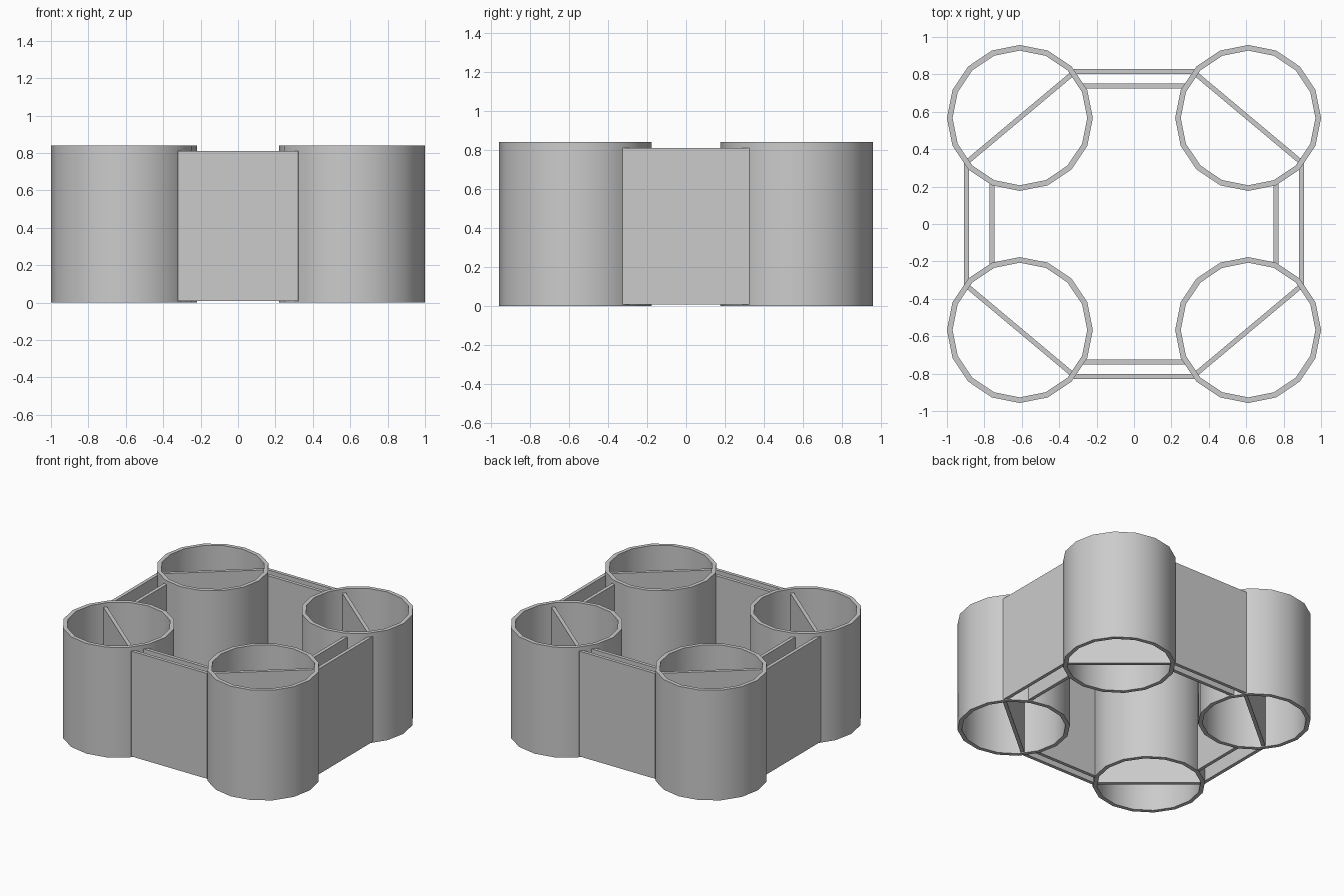
import bpy, bmesh, math
from mathutils import Vector

if "Cube" in bpy.data.objects:
    bpy.data.objects.remove(bpy.data.objects["Cube"])

Z0, Z1 = 0.007, 0.81      # wall bottom and top
THICK = 0.026             # wall thickness


def ring_object(name, outer, inner, z0, z1, smooth=False):
    """Closed hollow prism between two matching outlines."""
    bm = bmesh.new()
    loops = [[bm.verts.new((x, y, z)) for x, y in pts]
             for pts, z in ((outer, z0), (outer, z1), (inner, z1), (inner, z0))]
    n = len(outer)
    for k in range(4):
        a, b = loops[k], loops[(k + 1) % 4]
        for i in range(n):
            j = (i + 1) % n
            bm.faces.new((a[i], a[j], b[j], b[i]))
    bmesh.ops.recalc_face_normals(bm, faces=bm.faces)
    me = bpy.data.meshes.new(name)
    bm.to_mesh(me)
    bm.free()
    ob = bpy.data.objects.new(name, me)
    bpy.context.collection.objects.link(ob)
    if smooth:
        bpy.ops.object.select_all(action='DESELECT')
        ob.select_set(True)
        bpy.context.view_layer.objects.active = ob
        bpy.ops.object.shade_smooth_by_angle(angle=math.radians(30))
    return ob


def circle(cx, cy, r, n=16):
    return [(cx + r * math.cos(math.tau * i / n), cy + r * math.sin(math.tau * i / n))
            for i in range(n)]


def inset(pts, d):
    """Mitred inward offset of a counter-clockwise convex outline."""
    out = []
    for i, p in enumerate(pts):
        p = Vector(p)
        e1 = (p - Vector(pts[i - 1])).normalized()
        e2 = (Vector(pts[(i + 1) % len(pts)]) - p).normalized()
        n1, n2 = Vector((-e1.y, e1.x)), Vector((-e2.y, e2.x))
        out.append(tuple(p + (n1 + n2) * d / (1 + n1.dot(n2))))
    return out


def box(name, centre, size):
    bpy.ops.mesh.primitive_cube_add(size=1, location=centre)
    ob = bpy.context.object
    ob.name = name
    ob.scale = size


# Four hollow corner towers
for sx, h in ((-1, "left"), (1, "right")):
    for sy, v in ((-1, "front"), (1, "back")):
        c = (sx * 0.61, sy * 0.567)
        ring_object(f"tower_{v}_{h}", circle(*c, 0.39), circle(*c, 0.36), 0, 0.84, True)

# Outer eight-sided wall, its diagonals crossing the towers
ax, ay, bx, by = 0.32, 0.828, 0.909, 0.335
octagon = [(bx, -by), (bx, by), (ax, ay), (-ax, ay),
           (-bx, by), (-bx, -by), (-ax, -ay), (ax, -ay)]
ring_object("outer_wall", octagon, inset(octagon, THICK), Z0, Z1)

# Inner walls joining neighbouring towers
zc, h = (Z0 + Z1) / 2, Z1 - Z0
for s, a, b in ((-1, "front", "left"), (1, "back", "right")):
    box(f"inner_wall_{a}", (0, s * 0.737, zc), (0.56, THICK, h))
    box(f"inner_wall_{b}", (s * 0.759, 0, zc), (THICK, 0.46, h))
